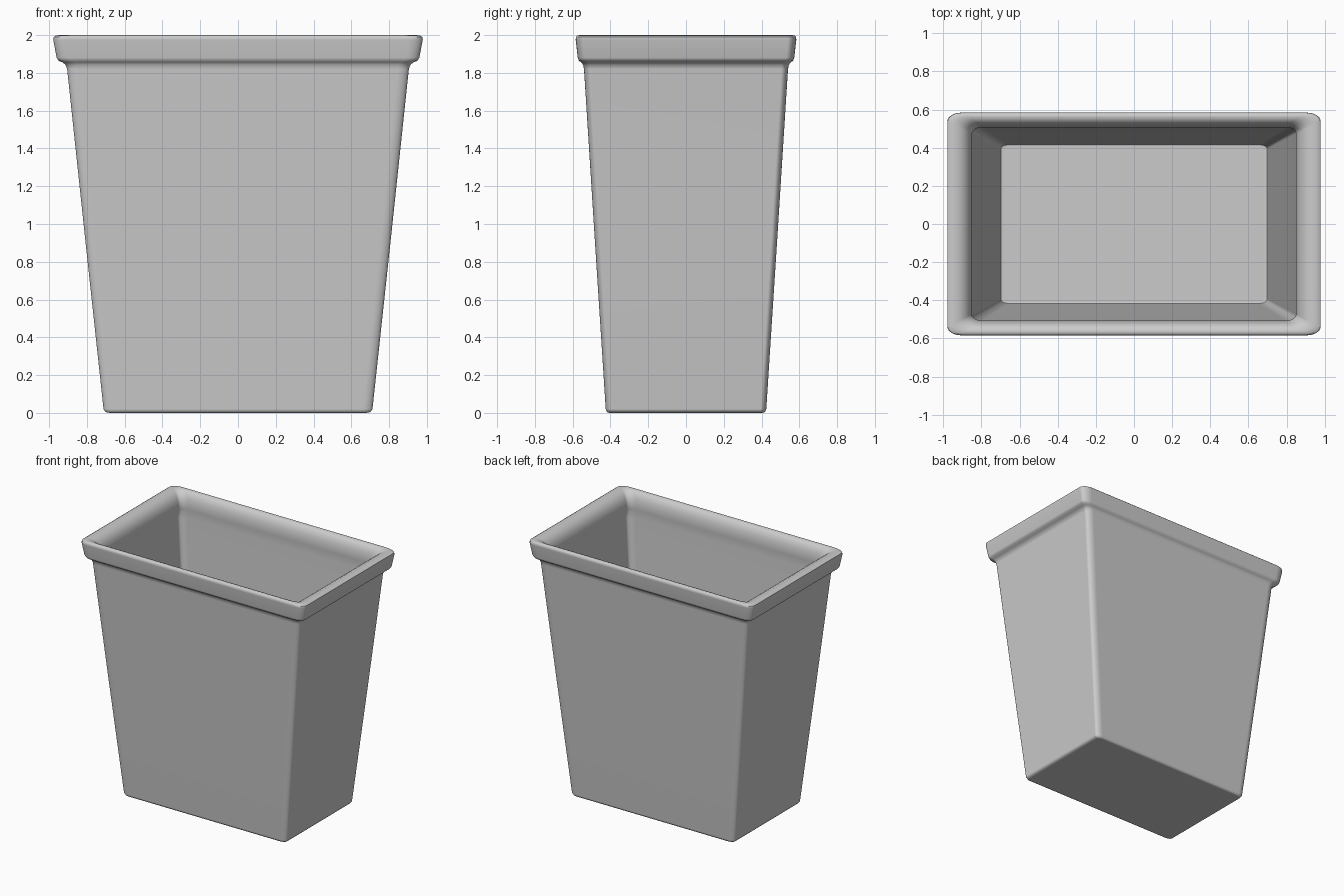
import bpy, bmesh, math

if "Cube" in bpy.data.objects:
    bpy.data.objects.remove(bpy.data.objects["Cube"])

X_STRETCH = 1.675   # bin is a square loft widened along x
CORNER_STEPS = 6

# Wall section: (half depth, height, corner radius), outside bottom -> rim -> inside floor
PROFILE = [
    (0.405, 0.000, 0.015), (0.418, 0.004, 0.025), (0.425, 0.020, 0.030),
    (0.483, 0.920, 0.032), (0.540, 1.820, 0.035), (0.545, 1.843, 0.036),
    (0.555, 1.856, 0.038), (0.567, 1.864, 0.040), (0.573, 1.880, 0.042),
    (0.584, 1.975, 0.045), (0.583, 1.990, 0.045), (0.575, 1.998, 0.044),
    (0.562, 2.000, 0.042), (0.545, 1.995, 0.040), (0.528, 1.980, 0.038),
    (0.514, 1.950, 0.036), (0.507, 1.910, 0.034), (0.507, 1.870, 0.034),
    (0.514, 1.800, 0.034), (0.468, 0.920, 0.028), (0.419, 0.045, 0.024),
    (0.416, 0.032, 0.022), (0.406, 0.027, 0.015),
]


def ring(bm, half, z, radius):
    """Rounded square, stretched along x."""
    verts = []
    for q in range(4):
        mid = math.radians(45 + 90 * q)
        cx = math.copysign(half - radius, math.cos(mid))
        cy = math.copysign(half - radius, math.sin(mid))
        for i in range(CORNER_STEPS + 1):
            a = math.radians(90 * (q + i / CORNER_STEPS))
            verts.append(bm.verts.new(((cx + radius * math.cos(a)) * X_STRETCH,
                                       cy + radius * math.sin(a), z)))
    return verts


# Waste bin: loft of rings with closed underside and inner floor
bm = bmesh.new()
rings = [ring(bm, *p) for p in PROFILE]
n = len(rings[0])
for low, high in zip(rings, rings[1:]):
    for i in range(n):
        j = (i + 1) % n
        bm.faces.new((low[i], low[j], high[j], high[i]))
bm.faces.new(rings[0][::-1])
bm.faces.new(rings[-1])
bmesh.ops.recalc_face_normals(bm, faces=bm.faces)

mesh = bpy.data.meshes.new("waste_bin")
bm.to_mesh(mesh)
bm.free()
waste_bin = bpy.data.objects.new("waste_bin", mesh)
bpy.context.collection.objects.link(waste_bin)
bpy.context.view_layer.objects.active = waste_bin
waste_bin.select_set(True)
bpy.ops.object.shade_smooth_by_angle(angle=math.radians(50))

# Keep the large flat walls evenly shaded
weighted = waste_bin.modifiers.new("even_shading", 'WEIGHTED_NORMAL')
weighted.keep_sharp = True
